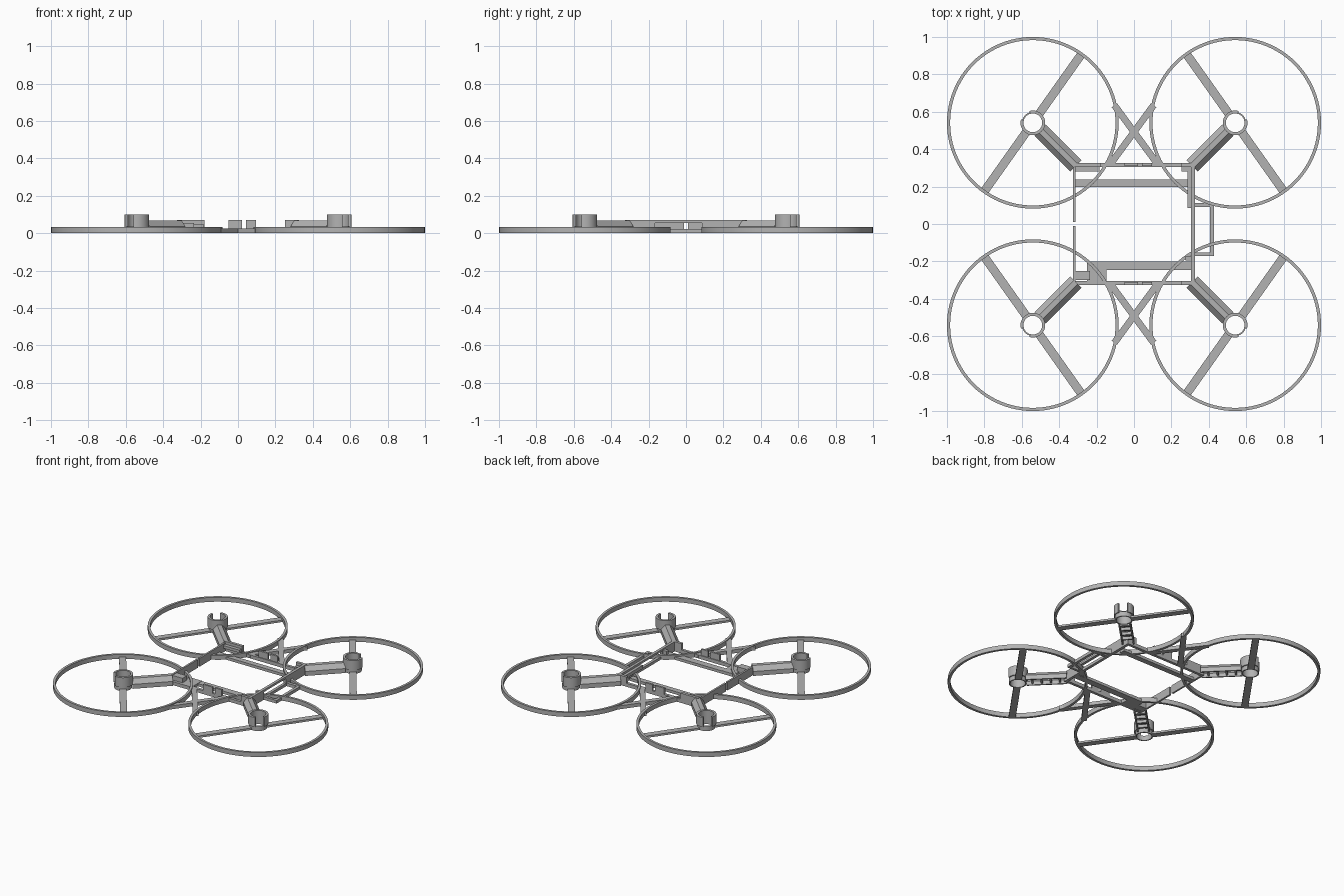
import bpy, bmesh, math
from mathutils import Vector, Matrix

cube = bpy.data.objects.get("Cube")
if cube:
    bpy.data.objects.remove(cube, do_unlink=True)

GREY = (0.45, 0.45, 0.45, 1)
mat = bpy.data.materials.new("plain grey plastic")
mat.use_nodes = True
mat.diffuse_color = GREY
mat.node_tree.nodes["Principled BSDF"].inputs["Base Color"].default_value = GREY


def finish(name, bm, smooth=False):
    bmesh.ops.recalc_face_normals(bm, faces=bm.faces)
    mesh = bpy.data.meshes.new(name)
    bm.to_mesh(mesh)
    bm.free()
    mesh.materials.append(mat)
    ob = bpy.data.objects.new(name, mesh)
    bpy.context.collection.objects.link(ob)
    if smooth:
        bpy.ops.object.select_all(action='DESELECT')
        ob.select_set(True)
        bpy.context.view_layer.objects.active = ob
        bpy.ops.object.shade_smooth_by_angle(angle=math.radians(30))
    return ob


def box(name, x0, x1, y0, y1, z0, z1):
    bm = bmesh.new()
    size = Matrix.Diagonal((x1 - x0, y1 - y0, z1 - z0, 1))
    middle = Matrix.Translation(((x0 + x1) / 2, (y0 + y1) / 2, (z0 + z1) / 2))
    bmesh.ops.create_cube(bm, size=1, matrix=middle @ size)
    return finish(name, bm)


def beam(name, start, end, section):
    """Extrude a (side, z) section along a level line."""
    a, b = Vector((*start, 0)), Vector((*end, 0))
    d = (b - a).normalized()
    side = Vector((-d.y, d.x, 0))
    bm = bmesh.new()
    face = bm.faces.new([bm.verts.new(a + side * s + Vector((0, 0, z))) for s, z in section])
    new = bmesh.ops.extrude_face_region(bm, geom=[face])["geom"]
    bmesh.ops.translate(bm, vec=b - a, verts=[v for v in new if isinstance(v, bmesh.types.BMVert)])
    return finish(name, bm)


def flat(width, z0, z1):
    h = width / 2
    return [(-h, z0), (h, z0), (h, z1), (-h, z1)]


def arc_wall(name, centre, r_in, r_out, z0, z1, start=0, span=math.tau, steps=96):
    """Round wall, closed when the span is a full turn, else with end caps."""
    full = span >= math.tau
    bm = bmesh.new()
    loops = []
    for i in range(steps if full else steps + 1):
        a = start + span * i / steps
        loops.append([bm.verts.new((centre[0] + r * math.cos(a), centre[1] + r * math.sin(a), z))
                      for r, z in ((r_in, z0), (r_out, z0), (r_out, z1), (r_in, z1))])
    for i in range(steps):
        p, q = loops[i], loops[(i + 1) % len(loops)]
        for k in range(4):
            j = (k + 1) % 4
            bm.faces.new((p[k], p[j], q[j], q[k]))
    if not full:
        bm.faces.new(loops[0])
        bm.faces.new(loops[-1])
    return finish(name, bm, True)


# Open-bottomed arm channel with chamfered shoulders
half = [(0.042, 0.004), (0.042, 0.036), (0.015, 0.067)]
inner = [(0.032, 0.004), (0.032, 0.032), (0.012, 0.056)]
channel = (half + [(-s, z) for s, z in reversed(half)]
           + [(-s, z) for s, z in inner] + [(s, z) for s, z in reversed(inner)])

# Four rotor corners
for sx, xname in ((1, "left"), (-1, "right")):
    for sy, yname in ((1, "back"), (-1, "front")):
        tag = f"{yname}_{xname}"
        c = Vector((0.541 * sx, 0.541 * sy))
        out = Vector((sx, sy)).normalized()
        arc_wall("propeller_guard_" + tag, c, 0.442, 0.459, 0, 0.032)

        # Motor socket with a slot facing outward
        arc_wall("socket_base_" + tag, c, 0.05, 0.058, 0, 0.035, steps=40)
        gap = 0.5
        arc_wall("motor_socket_" + tag, c, 0.05, 0.066, 0.03, 0.1,
                 math.atan2(sy, sx) + gap, math.tau - 2 * gap, 40)

        # Guard spokes
        d = Vector((-0.578 * sx, 0.816 * sy))
        for k, label in ((1, "outer"), (-1, "inner")):
            beam(f"guard_spoke_{label}_{tag}", c + d * 0.054 * k, c + d * 0.447 * k,
                 flat(0.046, 0, 0.014))

        # Arm and its inner ribs
        beam("arm_" + tag, c - out * 0.056, c - out * 0.325, channel)
        for i in range(4):
            r = 0.09 + 0.06 * i
            beam(f"arm_rib_{i + 1}_{tag}", c - out * r, c - out * (r + 0.012),
                 flat(0.066, 0.012, 0.034))

# Crossed braces between neighbouring guards
for sy, yname in ((1, "back"), (-1, "front")):
    for sx, xname in ((1, "left"), (-1, "right")):
        beam(f"cross_brace_{yname}_{xname}", (-0.105 * sx, 0.635 * sy), (0.13 * sx, 0.315 * sy),
             flat(0.036, 0, 0.025))
    # End rail with short clip posts
    box(f"{yname}_rail", -0.325, 0.325, *sorted((0.305 * sy, 0.325 * sy)), 0, 0.025)
    box(f"{yname}_clip_wide", -0.052, 0.022, *sorted((0.311 * sy, 0.325 * sy)), 0.02, 0.07)
    box(f"{yname}_clip_narrow", 0.042, 0.097, *sorted((0.311 * sy, 0.325 * sy)), 0.02, 0.07)

# Thin side wall in two halves
box("right_wall_back", -0.327, -0.314, 0.01, 0.31, 0.0, 0.06)
box("right_wall_front", -0.327, -0.314, -0.31, -0.01, 0.0, 0.06)

# Opposite wall with a long window
box("left_wall_sill", 0.305, 0.325, -0.31, 0.31, 0, 0.02)
box("left_wall_back", 0.305, 0.325, 0.085, 0.31, 0.02, 0.07)
box("left_wall_front", 0.305, 0.325, -0.31, -0.165, 0.02, 0.07)
box("left_wall_lintel", 0.305, 0.325, -0.165, 0.085, 0.055, 0.07)
box("left_wall_ledge", 0.285, 0.305, 0.085, 0.305, 0.03, 0.055)
box("left_wall_tab", 0.275, 0.305, -0.195, -0.17, 0.0, 0.06)

# Raised corner walls
box("back_right_corner", -0.325, -0.18, 0.305, 0.325, 0.025, 0.07)
box("back_right_corner_lip", -0.325, -0.185, 0.28, 0.305, 0.03, 0.05)
box("back_left_corner", 0.25, 0.325, 0.305, 0.325, 0.025, 0.07)
box("back_left_corner_lip", 0.255, 0.305, 0.28, 0.305, 0.03, 0.05)
box("front_right_corner", -0.325, -0.235, -0.3, -0.25, 0.0, 0.055)
box("front_left_corner", 0.25, 0.325, -0.325, -0.305, 0.025, 0.07)

# Cross members of the tray
box("back_crossbar", -0.314, 0.285, 0.198, 0.237, 0, 0.02)
box("front_crossbar", -0.25, 0.305, -0.247, -0.2, 0, 0.02)
box("front_crossbar_block", -0.25, -0.148, -0.305, -0.2, 0, 0.022)

# Side bracket
box("bracket_outer", 0.407, 0.428, -0.17, 0.112, 0, 0.022)
box("bracket_back", 0.32, 0.41, 0.09, 0.112, 0, 0.022)
box("bracket_front", 0.32, 0.41, -0.17, -0.152, 0, 0.022)
